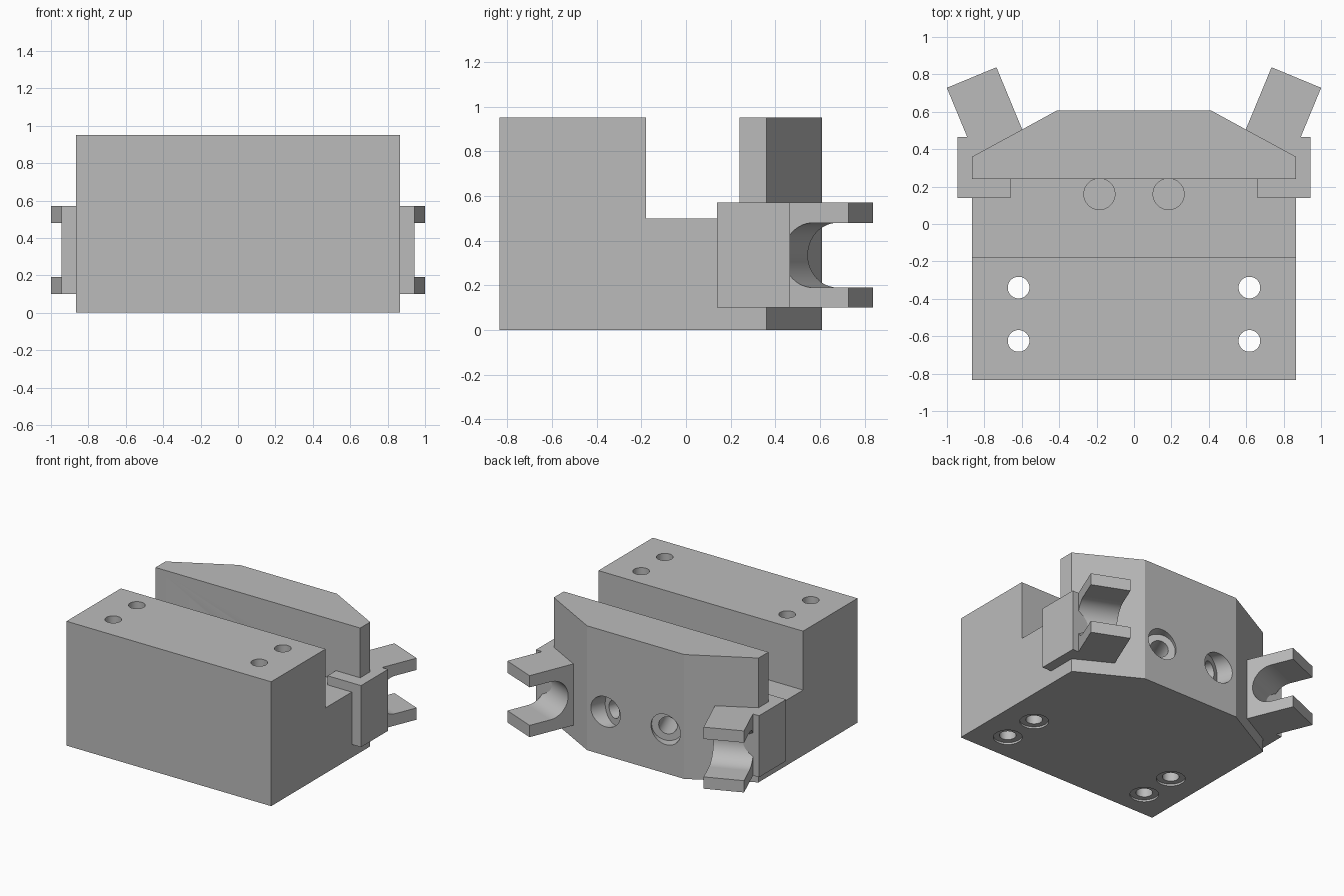
import bpy, bmesh
from math import radians, sin, cos
from mathutils import Vector, Matrix

cube = bpy.data.objects.get("Cube")
if cube:
    bpy.data.objects.remove(cube, do_unlink=True)

grey = bpy.data.materials.new("light grey")
grey.use_nodes = True
grey.diffuse_color = (0.5, 0.5, 0.5, 1)
grey.node_tree.nodes["Principled BSDF"].inputs["Base Color"].default_value = (0.5, 0.5, 0.5, 1)

TILT = radians(22.5)


def finish(name, bm):
    bmesh.ops.recalc_face_normals(bm, faces=bm.faces)
    mesh = bpy.data.meshes.new(name)
    bm.to_mesh(mesh)
    bm.free()
    mesh.materials.append(grey)
    obj = bpy.data.objects.new(name, mesh)
    bpy.context.collection.objects.link(obj)
    return obj


def prism(name, points, offset):
    """Extrude a closed outline along an offset."""
    bm = bmesh.new()
    face = bm.faces.new([bm.verts.new(p) for p in points])
    side = bmesh.ops.extrude_face_region(bm, geom=[face])
    moved = [v for v in side["geom"] if isinstance(v, bmesh.types.BMVert)]
    bmesh.ops.translate(bm, verts=moved, vec=offset)
    return finish(name, bm)


def box(name, low, high):
    outline = [(low[0], low[1], low[2]), (high[0], low[1], low[2]),
               (high[0], high[1], low[2]), (low[0], high[1], low[2])]
    return prism(name, outline, (0, 0, high[2] - low[2]))


def rod(name, start, end, radius):
    a, b = Vector(start), Vector(end)
    turn = (b - a).to_track_quat('Z', 'Y').to_matrix().to_4x4()
    bm = bmesh.new()
    bmesh.ops.create_cone(bm, cap_ends=True, segments=48, radius1=radius, radius2=radius,
                          depth=(b - a).length, matrix=Matrix.Translation((a + b) / 2) @ turn)
    return finish(name, bm)


def combine(obj, tool, operation='DIFFERENCE'):
    tool.hide_render = True
    mod = obj.modifiers.new("cut", 'BOOLEAN')
    mod.operation, mod.object, mod.solver = operation, tool, 'EXACT'
    bpy.context.view_layer.objects.active = obj
    bpy.ops.object.modifier_apply(modifier=mod.name)
    bpy.data.objects.remove(tool, do_unlink=True)


# Body: plan outline with chamfered back corners, then the cross slot
half = [(0.865, -0.835), (0.865, 0.36), (0.41, 0.608)]
plan = half + [(-x, y) for x, y in reversed(half)]
body = prism("body", [(x, y, 0) for x, y in plan], (0, 0, 0.95))
combine(body, box("slot_cutter", (-1, -0.178, 0.5), (1, 0.24, 1.1)))

parts = [body]
for s, side in ((1, "left"), (-1, "right")):
    # Counterbored mounting holes
    for y in (-0.34, -0.625):
        x = s * 0.617
        combine(body, rod("hole_cutter", (x, y, -0.1), (x, y, 1.1), 0.058))
        combine(body, rod("bore_cutter", (x, y, -0.1), (x, y, 0.015), 0.1))

    # Blind well in the slot floor, met by an angled channel from the back
    combine(body, rod("well_cutter", (s * 0.185, 0.16, 0.22), (s * 0.185, 0.16, 0.6), 0.083))
    aim = Vector((s * sin(TILT), cos(TILT), 0))
    mouth = Vector((s * 0.254, 0.608, 0.335))
    combine(body, rod("channel_cutter", mouth - aim * 0.5, mouth + aim * 0.2, 0.065))
    combine(body, rod("recess_cutter", mouth - aim * 0.07, mouth + aim * 0.2, 0.115))

    # Side block wrapped round the body's edge
    xs = sorted((s * 0.66, s * 0.943))
    parts.append(box("side_block_" + side, (xs[0], 0.138, 0.1), (xs[1], 0.465, 0.57)))

    # Forked arm, splayed outwards, with a round-bottomed notch
    across = Vector((s * cos(TILT), -sin(TILT), 0)) * 0.1435
    tip = Vector((s * 0.868, 0.783, 0.1))
    root = tip - aim * 0.45
    arm = prism("forked_arm_" + side,
                [tip + across, tip - across, root - across, root + across], (0, 0, 0.47))
    centre = tip - aim * 0.172 + Vector((0, 0, 0.235))
    lift = Vector((0, 0, 0.145))
    far = centre + aim * 0.4
    corners = [centre - lift, far - lift, far + lift, centre + lift]
    combine(arm, prism("notch_cutter", [p - across * 2 for p in corners], across * 4))
    combine(arm, rod("notch_round_cutter", centre - across * 2, centre + across * 2, 0.145))
    parts.append(arm)

# Smooth the bores, keep the machined edges sharp
bpy.ops.object.select_all(action='DESELECT')
for part in parts:
    part.select_set(True)
bpy.context.view_layer.objects.active = body
bpy.ops.object.shade_smooth_by_angle(angle=radians(20))
